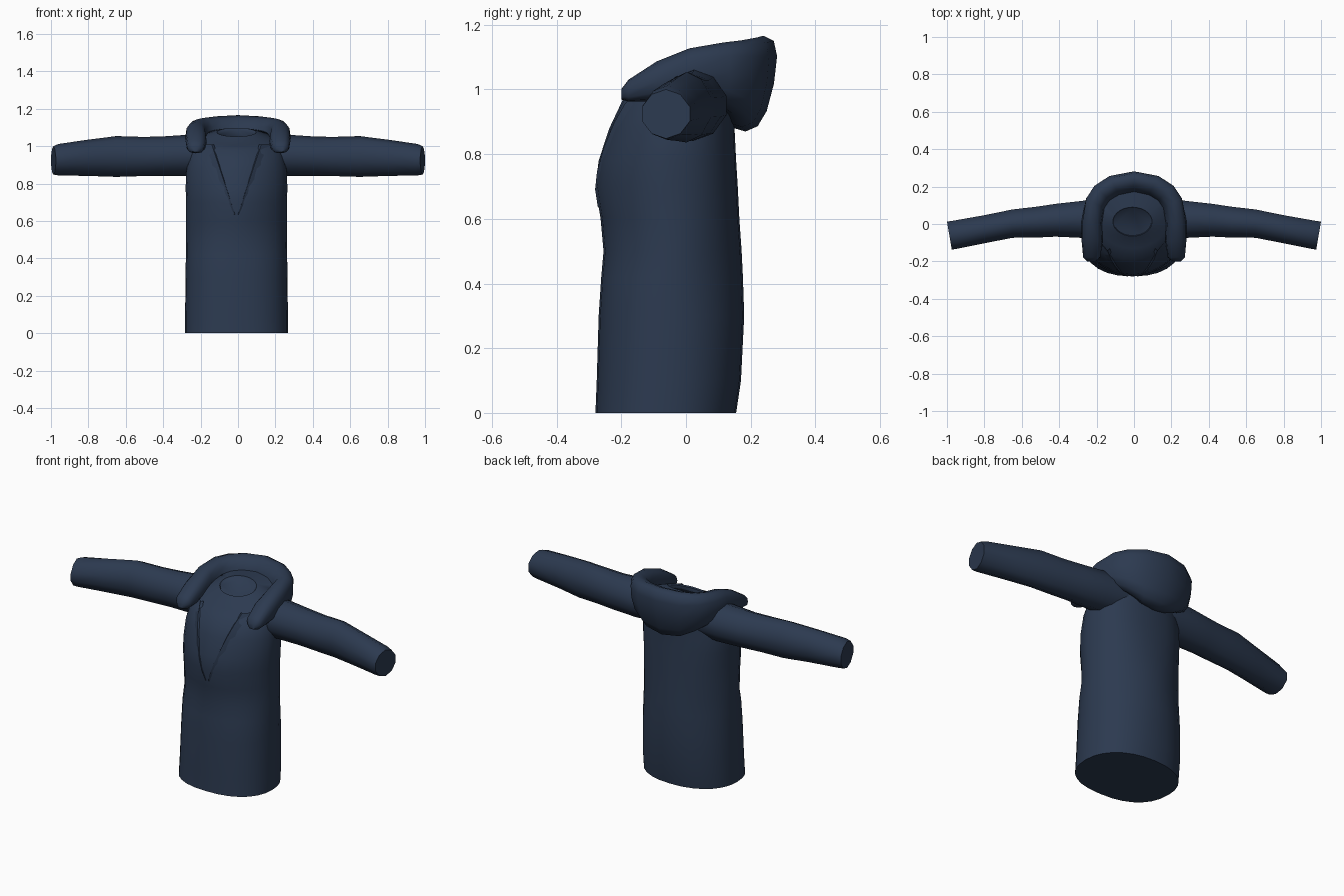
import bpy, bmesh, math
from mathutils import Vector

cube = bpy.data.objects.get("Cube")
if cube:
    bpy.data.objects.remove(cube, do_unlink=True)

navy = bpy.data.materials.new("navy cloth")
navy.use_nodes = True
COLOR = (0.025, 0.042, 0.08, 1)
navy.diffuse_color = COLOR
bsdf = next(n for n in navy.node_tree.nodes if n.type == 'BSDF_PRINCIPLED')
bsdf.inputs["Base Color"].default_value = COLOR
bsdf.inputs["Roughness"].default_value = 0.8


def loft(name, sections, closed=True, sharp=40):
    """Skin a list of point rows; closed rows become a capped tube."""
    bm = bmesh.new()
    rows = [[bm.verts.new(p) for p in s] for s in sections]
    n = len(rows[0])
    for a, b in zip(rows, rows[1:]):
        for i in range(n if closed else n - 1):
            j = (i + 1) % n
            bm.faces.new((a[i], a[j], b[j], b[i]))
    if closed:
        bm.faces.new(rows[0][::-1])
        bm.faces.new(rows[-1])
    bmesh.ops.recalc_face_normals(bm, faces=bm.faces)
    for f in bm.faces:
        f.smooth = True
    me = bpy.data.meshes.new(name)
    bm.to_mesh(me)
    bm.free()
    me.set_sharp_from_angle(angle=math.radians(sharp))
    me.materials.append(navy)
    ob = bpy.data.objects.new(name, me)
    bpy.context.collection.objects.link(ob)
    return ob


def spow(v, e):
    return math.copysign(abs(v) ** e, v)


# Coat body rings: height, front y, back y, half width,
# front squareness, back squareness, tilt
BODY = [
    (0, -0.28, 0.155, 0.275, 2.35, 2.2, 0),
    (0.1, -0.276, 0.17, 0.275, 2.3, 2.15, 0),
    (0.3, -0.27, 0.18, 0.272, 2.25, 2.05, 0),
    (0.42, -0.262, 0.176, 0.271, 2.15, 1.95, 0),
    (0.5, -0.255, 0.172, 0.27, 1.95, 1.95, 0),
    (0.6, -0.264, 0.165, 0.27, 1.85, 2.1, 0),
    (0.7, -0.28, 0.16, 0.27, 1.8, 2.25, 0),
    (0.78, -0.27, 0.155, 0.272, 1.8, 2.35, 0),
    (0.88, -0.237, 0.15, 0.268, 1.85, 2.35, 0),
    (0.98, -0.19, 0.15, 0.245, 1.9, 2.1, 0),
    (1.05, -0.13, 0.18, 0.19, 2, 2, 0.3),
    (1.075, -0.065, 0.09, 0.105, 2, 2, 0.3),
]
BODY_X = -0.008


def body_ring(z, front, back, hw, fpow, bpow, tilt, n=28):
    cy, ry = (front + back) / 2, (back - front) / 2
    pts = []
    for i in range(n):
        t = math.tau * i / n
        e = 2 / (bpow if math.sin(t) > 0 else fpow)
        dy = ry * spow(math.sin(t), e)
        pts.append((BODY_X + hw * spow(math.cos(t), e), cy + dy, z + tilt * dy))
    return pts


def front_point(x, z, lift):
    """Point on the front of the body, raised by lift."""
    for a, b in zip(BODY, BODY[1:]):
        if a[0] <= z <= b[0]:
            k = (z - a[0]) / (b[0] - a[0])
            _, f, r, hw, power, _, _ = [p + (q - p) * k for p, q in zip(a, b)]
            break
    u = min(abs(x) / hw, 1)
    cy, ry = (f + r) / 2, (r - f) / 2
    return (x + BODY_X, cy - ry * (1 - u ** power) ** (1 / power) - lift, z)


rings = [body_ring(*r) for r in BODY]
# Sunken neck opening
rings.append([(x * 0.95, y * 0.95, z - 0.008) for x, y, z in rings[-1]])
loft("coat_body", rings, sharp=60)

# Sleeves: x, centre y, centre z, half depth, half height, slant
SLEEVE = [
    (0.14, 0.03, 0.95, 0.095, 0.1, 0),
    (0.27, 0.025, 0.951, 0.1, 0.11, 0),
    (0.42, 0.02, 0.946, 0.088, 0.105, 0),
    (0.52, 0.01, 0.945, 0.083, 0.105, 0),
    (0.65, 0.002, 0.945, 0.076, 0.109, 0),
    (0.8, -0.028, 0.938, 0.074, 0.097, 0.1),
    (0.96, -0.058, 0.928, 0.075, 0.084, 0.17),
    (0.987, -0.062, 0.924, 0.075, 0.076, 0.17),
]


def sleeve_ring(x, cy, cz, ry, rz, slant, n=10):
    pts = []
    for i in range(n):
        t = math.tau * (i + 0.5) / n
        dy = ry * 1.05 * spow(math.cos(t), 1.08)
        pts.append(Vector((x + slant * dy, cy + dy, cz + rz * spow(math.sin(t), 1.08))))
    return pts


def mirrored(points, side):
    return [(p[0] * side, p[1], p[2]) for p in points]


for side, label in ((1, "left"), (-1, "right")):
    loft(label + "_sleeve",
         [mirrored(sleeve_ring(*s), side) for s in SLEEVE], sharp=65)

    # Lapel: sunken inner edge, raised fold, flush outer edge
    rows = []
    for k in (0, 0.15, 0.3, 0.5, 0.7, 0.85, 1):
        z = 0.635 + 0.375 * k
        fold = 0.008 + 0.125 * k
        rows.append([front_point(side * (fold - 0.012 * k), z, -0.006),
                     front_point(side * fold, z, 0.003 + 0.009 * k),
                     front_point(side * (fold + 0.01 + 0.06 * k), z, -0.005)])
    loft(label + "_lapel", rows, closed=False, sharp=30)

# Folded hood: x, y, z, radial half width, half height, direction angle, lean
HOOD = [
    (0.228, -0.2, 0.985, 0.022, 0.016, 0, 0),
    (0.226, -0.178, 0.996, 0.046, 0.034, 0, 0),
    (0.224, -0.09, 1.025, 0.056, 0.062, 0, 0),
    (0.226, 0.01, 1.055, 0.055, 0.072, 5, 0),
    (0.205, 0.11, 1.05, 0.058, 0.095, 28, 0.01),
    (0.165, 0.16, 1.037, 0.06, 0.115, 44, 0.018),
    (0.1, 0.195, 1.022, 0.062, 0.138, 63, 0.024),
    (0, 0.212, 1.018, 0.06, 0.148, 90, 0.028),
]


def hood_ring(x, y, z, a, b, angle, lean, n=12):
    d = Vector((math.cos(math.radians(angle)), math.sin(math.radians(angle)), 0))
    pts = []
    for i in range(n):
        t = math.tau * i / n
        c, s = spow(math.cos(t), 0.8), spow(math.sin(t), 0.8)
        # The lower inner side swells inward where the hood leans
        swell = 1 + 28 * lean * max(-s, 0) if c < 0 else 1
        pts.append(Vector((x, y, z + b * s)) + d * (a * c * swell + lean * s))
    return pts


half = [hood_ring(*h) for h in HOOD]
other = [mirrored(r, -1) for r in reversed(half[:-1])]
loft("hood", half + other, sharp=60)
